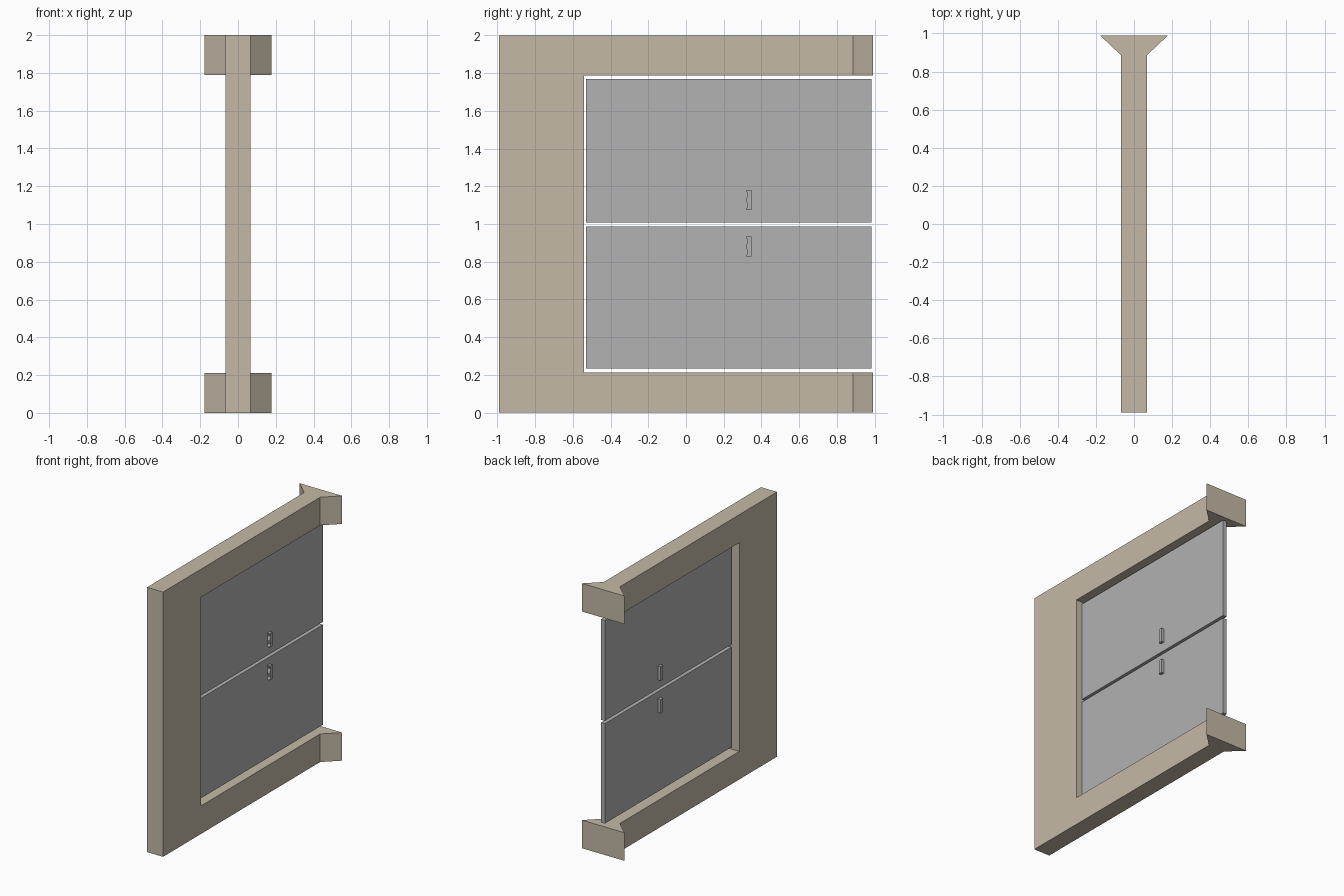
import bpy
import bmesh

cube = bpy.data.objects.get("Cube")
if cube:
    bpy.data.objects.remove(cube, do_unlink=True)


def make_material(name, color):
    mat = bpy.data.materials.new(name)
    mat.use_nodes = True
    mat.diffuse_color = color
    mat.node_tree.nodes["Principled BSDF"].inputs["Base Color"].default_value = color
    return mat


def prism(name, points, offset, mat):
    """Extrude a flat outline by an offset vector into a solid part."""
    bm = bmesh.new()
    face = bm.faces.new([bm.verts.new(p) for p in points])
    grown = bmesh.ops.extrude_face_region(bm, geom=[face])["geom"]
    bmesh.ops.translate(bm, vec=offset,
                        verts=[g for g in grown if isinstance(g, bmesh.types.BMVert)])
    bmesh.ops.recalc_face_normals(bm, faces=bm.faces)
    mesh = bpy.data.meshes.new(name)
    bm.to_mesh(mesh)
    bm.free()
    mesh.materials.append(mat)
    obj = bpy.data.objects.new(name, mesh)
    bpy.context.collection.objects.link(obj)
    return obj


beige = make_material("beige_wall", (0.55, 0.485, 0.385, 1))
grey = make_material("grey_metal", (0.445, 0.445, 0.445, 1))

# C-shaped wall frame, open at the back
HALF, LEN = 0.067, 0.99
SILL, LINTEL, POST = 0.212, 1.788, -0.54
FLARE_Y, FLARE_X = 0.885, 0.178
outline = [(-LEN, 0), (FLARE_Y, 0), (FLARE_Y, SILL), (POST, SILL),
           (POST, LINTEL), (FLARE_Y, LINTEL), (FLARE_Y, 2), (-LEN, 2)]
prism("wall_frame", [(-HALF, y, z) for y, z in outline], (2 * HALF, 0, 0), beige)

# Flared beam ends
flare = [(-HALF, FLARE_Y), (HALF, FLARE_Y), (FLARE_X, LEN), (-FLARE_X, LEN)]
for name, z in (("lower_flare", 0), ("upper_flare", LINTEL)):
    prism(name, [(x, y, z) for x, y in flare], (0, 0, SILL), beige)

# Two door panels, each with a notched pull on both sides
DOOR_X, THICK, PULL = -0.01, 0.032, 0.022
for name, bottom, top, pull_z in (("lower_door", 0.233, 0.988, 0.881),
                                  ("upper_door", 1.009, 1.768, 1.128)):
    panel = [(-0.53, bottom), (0.983, bottom), (0.983, top), (-0.53, top)]
    prism(name, [(DOOR_X, y, z) for y, z in panel], (THICK, 0, 0), grey)
    pull = [(0.318, -0.053), (0.348, -0.053), (0.348, 0.053), (0.318, 0.053),
            (0.327, 0.03), (0.318, 0), (0.327, -0.03)]
    prism(name + "_pull", [(DOOR_X - PULL, y, pull_z + z) for y, z in pull],
          (THICK + 2 * PULL, 0, 0), grey)
